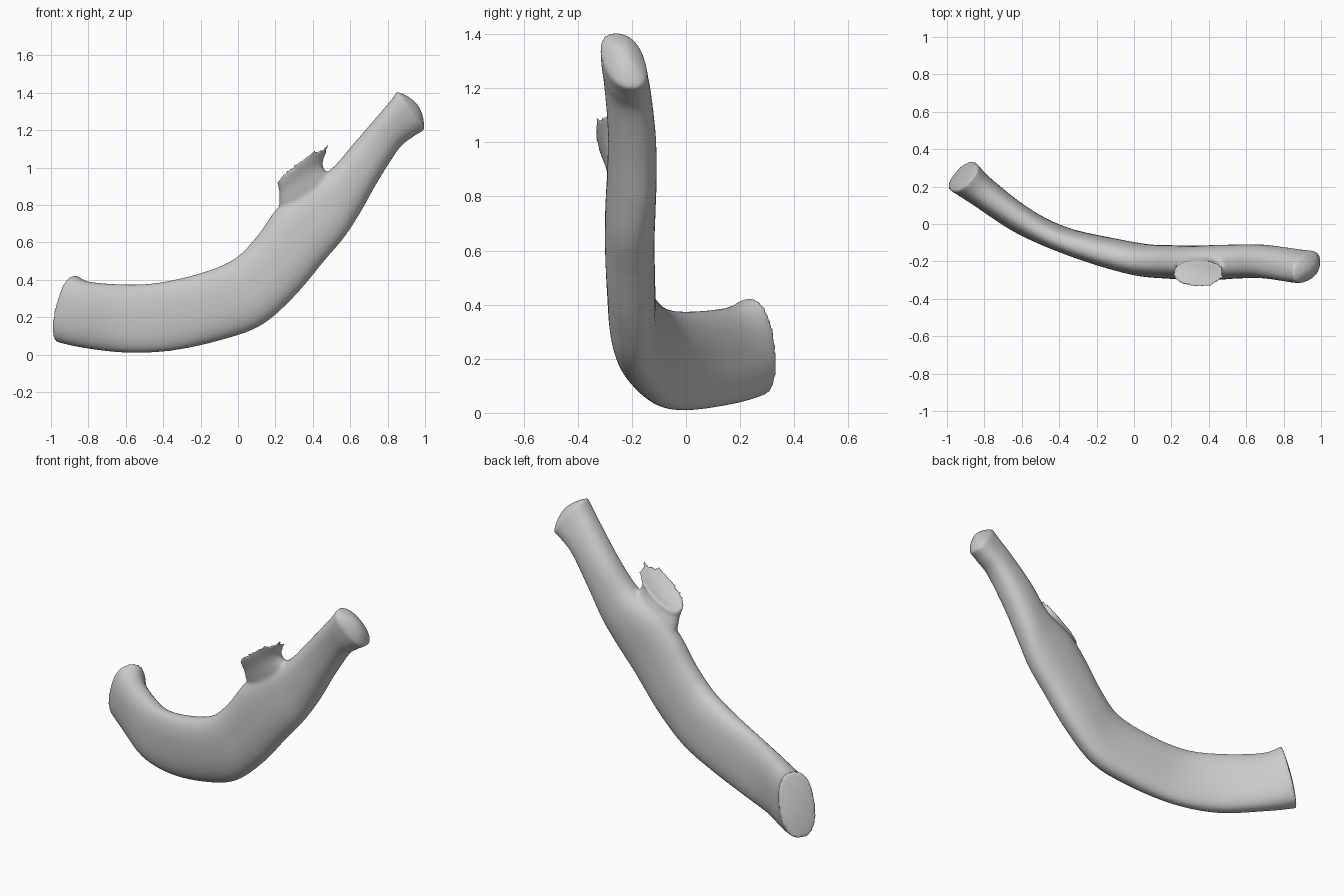
import bpy, bmesh, math
from mathutils import Vector

if "Cube" in bpy.data.objects:
    bpy.data.objects.remove(bpy.data.objects["Cube"])

SEG = 32


def ring(center, v, w, n=2.0):
    """Superellipse ring spanned by half axes v and w."""
    pts = []
    for i in range(SEG):
        t = 2 * math.pi * i / SEG
        c, s = math.cos(t), math.sin(t)
        pts.append(center + v * math.copysign(abs(c) ** (2 / n), c)
                   + w * math.copysign(abs(s) ** (2 / n), s))
    return pts


def loft(bm, rings):
    loops = [[bm.verts.new(p) for p in r] for r in rings]
    for a, b in zip(loops, loops[1:]):
        for i in range(SEG):
            j = (i + 1) % SEG
            bm.faces.new((a[i], a[j], b[j], b[i]))
    bm.faces.new(loops[0][::-1])
    bm.faces.new(loops[-1])


def spline(rows, steps):
    """Catmull-Rom interpolation of number rows."""
    out = []
    for i in range(len(rows) - 1):
        p0, p1 = rows[max(i - 1, 0)], rows[i]
        p2, p3 = rows[i + 1], rows[min(i + 2, len(rows) - 1)]
        for k in range(steps):
            t = k / steps
            out.append([0.5 * (2 * b + (c - a) * t + (2 * a - 5 * b + 4 * c - d) * t * t
                               + (3 * b - a - 3 * c + d) * t ** 3)
                        for a, b, c, d in zip(p0, p1, p2, p3)])
    return out + [rows[-1]]


def cap(center, v, w, n, normal, bulge):
    """Shrinking rings that close an end with a shallow dome."""
    return [ring(center + normal * bulge * (1 - s * s), v * s, w * s, n)
            for s in (0.95, 0.8, 0.55, 0.25, 0.03)]


bm = bmesh.new()

# Main shaft: upper x,z / lower x,z / centre y / half thickness / yaw / tilt in y
stations = [
    (-.875, .425, -.955, .065, .255, .10, 40, -.02),
    (-.80, .39, -.82, .035, .17, .085, 40, -.01),
    (-.60, .375, -.60, .01, .02, .075, 36, 0),
    (-.42, .385, -.36, .02, -.08, .068, 24, 0),
    (-.20, .435, -.10, .075, -.15, .08, 16, 0),
    (-.02, .51, .12, .155, -.193, .087, 12, 0),
    (.10, .63, .30, .31, -.203, .09, 6, 0),
    (.20, .77, .46, .50, -.208, .092, 2, 0),
    (.32, .89, .57, .63, -.205, .093, 0, 0),
    (.49, .985, .66, .77, -.20, .09, 0, -.01),
    (.62, 1.13, .75, .93, -.20, .088, 0, -.01),
    (.75, 1.28, .86, 1.10, -.215, .084, 0, -.02),
    (.81, 1.35, .93, 1.16, -.225, .082, 0, -.025),
    (.85, 1.405, .995, 1.20, -.23, .078, 0, -.03),
]
secs = []
for ux, uz, lx, lz, cy, h, yaw, tilt in spline(stations, 5):
    a = math.radians(yaw)
    secs.append((Vector(((ux + lx) / 2, cy, (uz + lz) / 2)),
                 Vector(((ux - lx) / 2, tilt, (uz - lz) / 2)),
                 Vector((math.sin(a), math.cos(a), 0)) * h))
N = 2.4
start = cap(*secs[0], N, Vector((-.76, .64, 0)), .015)[::-1]
end = cap(*secs[-1], N, Vector((.81, 0, .58)), .05)
loft(bm, start + [ring(*s, N) for s in secs] + end)

# Flared process with a dished facet: centre / long half axis / short half axis
process = [
    (.41, -.205, .79, .14, 0, .10, 0, .06, 0),
    (.36, -.222, .87, .135, 0, .085, 0, .064, -.01),
    (.338, -.24, .925, .117, 0, .078, 0, .062, -.02),
    (.34, -.258, .975, .122, 0, .088, 0, .065, -.03),
    (.351, -.266, 1.02, .143, 0, .102, 0, .074, -.04),
]
parts = [(Vector(r[:3]), Vector(r[3:6]), Vector(r[6:])) for r in spline(process, 4)]
facet = cap(*parts[-1], 2.2, Vector((-.55, .35, .76)), -.02)
loft(bm, [ring(*p, 2.2) for p in parts] + facet)

bmesh.ops.recalc_face_normals(bm, faces=bm.faces)
mesh = bpy.data.meshes.new("curved_bone")
bm.to_mesh(mesh)
bm.free()
bone = bpy.data.objects.new("curved_bone", mesh)
bpy.context.collection.objects.link(bone)

# Fuse the parts and blend the joint
fuse = bone.modifiers.new("fuse", 'REMESH')
fuse.mode = 'VOXEL'
fuse.voxel_size = 0.01
fuse.use_smooth_shade = True
soft = bone.modifiers.new("soften", 'SMOOTH')
soft.factor = 0.5
soft.iterations = 4
